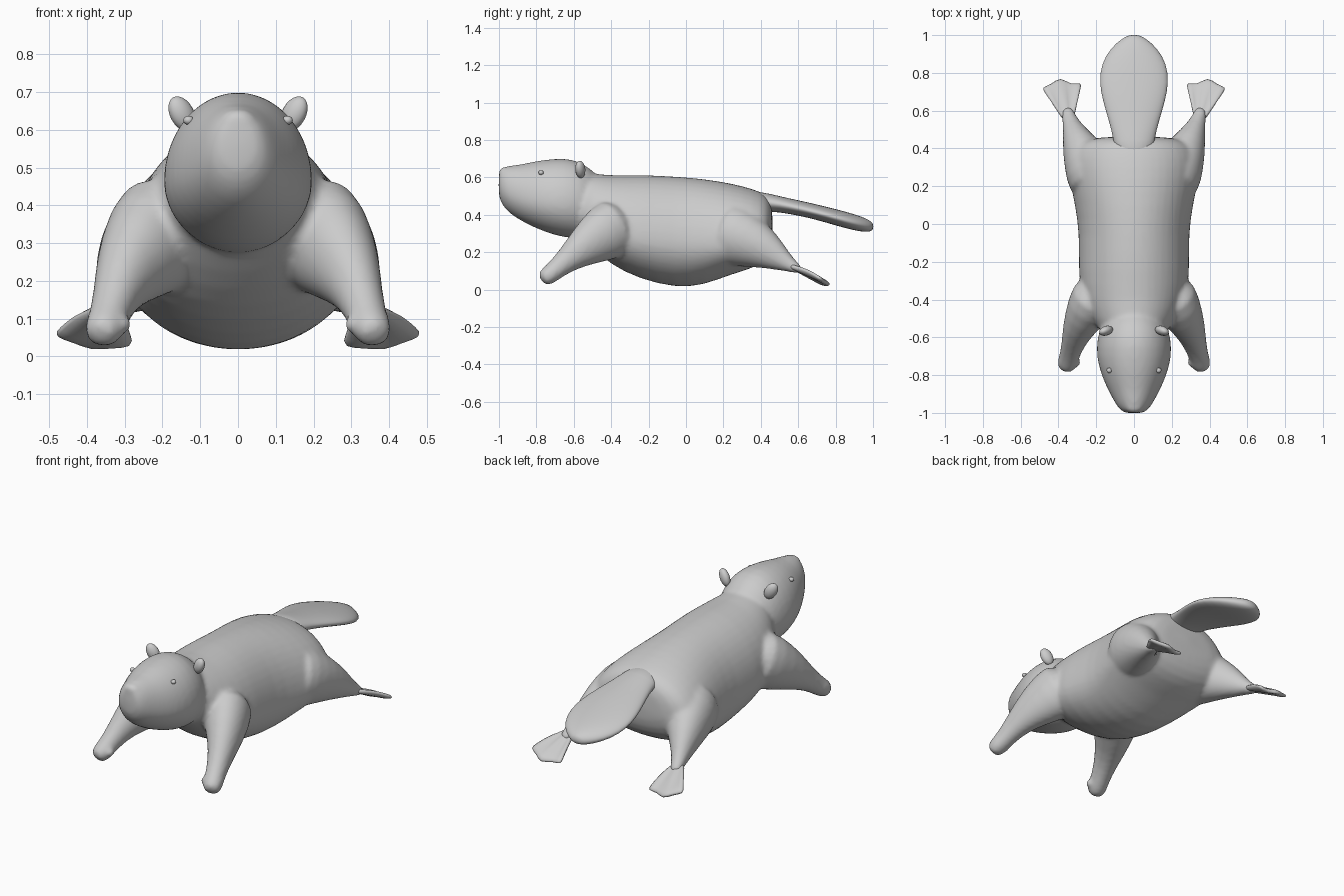
import bpy, bmesh, math
from mathutils import Vector, Matrix

if "Cube" in bpy.data.objects:
    bpy.data.objects.remove(bpy.data.objects["Cube"])

N = 24


def skin(bm, loops):
    """Bridge vertex loops into a closed shell."""
    rings = [[bm.verts.new(p) for p in l] for l in loops]
    for a, b in zip(rings, rings[1:]):
        for i in range(N):
            j = (i + 1) % N
            bm.faces.new((a[i], a[j], b[j], b[i]))
    bm.faces.new(rings[0][::-1])
    bm.faces.new(rings[-1])


def trunk(bm, rows):
    """Egg-shaped upright sections: y, top, bottom, half width, widest height."""
    loops = []
    for y, top, bot, w, mid in rows:
        loop = []
        for i in range(N):
            a = 2 * math.pi * i / N
            s = math.sin(a)
            loop.append((w * math.cos(a), y, mid + s * ((top - mid) if s > 0 else (mid - bot))))
        loops.append(loop)
    skin(bm, loops)


def limb(bm, pts, side):
    """Tube along a path: x, y, z, half width, half height."""
    ps = [Vector((p[0] * side, p[1], p[2])) for p in pts]
    loops = []
    for k, c in enumerate(ps):
        t = (ps[min(k + 1, len(ps) - 1)] - ps[max(k - 1, 0)]).normalized()
        u = t.cross(Vector((0, 0, 1))).normalized()
        v = u.cross(t)
        loops.append([c + u * pts[k][3] * math.cos(2 * math.pi * i / N)
                      + v * pts[k][4] * math.sin(2 * math.pi * i / N) for i in range(N)])
    skin(bm, loops)


def ball(bm, loc, size, rot=(0, 0, 0)):
    m = Matrix.Translation(loc)
    for ang, ax in zip(rot, 'XYZ'):
        m = m @ Matrix.Rotation(ang, 4, ax)
    bmesh.ops.create_uvsphere(bm, u_segments=20, v_segments=12, radius=1,
                              matrix=m @ Matrix.Diagonal((*size, 1)))


def finish(name, bm):
    bmesh.ops.recalc_face_normals(bm, faces=bm.faces[:])
    me = bpy.data.meshes.new(name)
    bm.to_mesh(me)
    bm.free()
    me.shade_smooth()
    ob = bpy.data.objects.new(name, me)
    bpy.context.collection.objects.link(ob)
    return ob


# Body, head and legs, fused into one soft skin
bm = bmesh.new()
trunk(bm, [(-.62, .62, .32, .15, .45), (-.5, .625, .22, .225, .36), (-.4, .612, .13, .28, .3),
           (-.25, .618, .055, .298, .27), (-.05, .608, .005, .292, .25), (.1, .595, .022, .315, .24),
           (.25, .57, .085, .348, .24), (.36, .54, .11, .35, .25), (.435, .51, .17, .3, .28),
           (.465, .45, .27, .18, .32)])
trunk(bm, [(-1.003, .625, .5, .045, .56), (-.985, .65, .455, .075, .54), (-.95, .664, .41, .1, .52),
           (-.88, .67, .365, .138, .49), (-.8, .69, .325, .175, .475), (-.7, .703, .287, .202, .465),
           (-.6, .702, .27, .197, .46), (-.52, .655, .27, .17, .46), (-.45, .6, .3, .1, .45)])
ball(bm, (0, -.972, .622), (.05, .03, .034))
for s in (-1, 1):
    # front leg and paw
    limb(bm, [(.17, -.33, .36, .14, .17), (.235, -.44, .3, .125, .155), (.295, -.55, .225, .085, .105),
              (.325, -.64, .155, .06, .065), (.345, -.71, .095, .052, .052),
              (.357, -.745, .068, .054, .05), (.365, -.775, .05, .035, .035)], s)
    ball(bm, (s * .31, -.735, .085), (.03, .025, .025))
    # hind leg
    limb(bm, [(.18, .18, .31, .15, .18), (.225, .28, .28, .145, .165), (.275, .39, .235, .108, .125),
              (.315, .48, .18, .066, .08), (.343, .56, .128, .036, .036),
              (.36, .62, .1, .034, .022)], s)
body = finish("body", bm)
m = body.modifiers.new("round", 'SUBSURF')
m.levels = m.render_levels = 1
m = body.modifiers.new("fuse", 'REMESH')
m.mode = 'VOXEL'
m.voxel_size = .012
m.use_smooth_shade = True
m = body.modifiers.new("soften", 'SMOOTH')
m.factor = .5
m.iterations = 8

# Flat paddle tail
bm = bmesh.new()
trunk(bm, [(.34, .535, .41, .1, .47), (.45, .512, .42, .108, .465), (.55, .488, .405, .135, .445),
           (.65, .467, .385, .166, .423), (.75, .443, .358, .186, .398), (.85, .418, .328, .174, .37),
           (.93, .394, .31, .125, .35), (.982, .372, .306, .065, .338), (1.002, .352, .322, .022, .335)])
tail = finish("tail", bm)
tail.modifiers.new("round", 'SUBSURF').render_levels = 1

# Webbed hind feet: a fan of toe ridges and webs between ankle and tips
bm = bmesh.new()
tips = [(.495, .725, .055), (.435, .74, .042), (.392, .785, .018), (.335, .735, .026), (.272, .755, .026)]
grid = []
for j, tip in enumerate(tips):
    heel = Vector((.376 - .014 * j, .555, .128))
    col = []
    for i in range(6):
        t = i / 5
        p = heel.lerp(Vector(tip), t)
        p.z += (.016 if j % 2 == 0 else -.008) * math.sin(math.pi * t)
        col.append(bm.verts.new(p))
    grid.append(col)
for a, b in zip(grid, grid[1:]):
    for i in range(5):
        bm.faces.new((a[i], a[i + 1], b[i + 1], b[i]))
feet = finish("hind_feet", bm)
m = feet.modifiers.new("thickness", 'SOLIDIFY')
m.thickness = .026
m.offset = 0
feet.modifiers.new("round", 'SUBSURF').render_levels = 1
feet.modifiers.new("pair", 'MIRROR')

# Ears and eyes
bm = bmesh.new()
ball(bm, (.148, -.565, .642), (.033, .025, .05), (.15, .5, -.5))
finish("ears", bm).modifiers.new("pair", 'MIRROR')
bm = bmesh.new()
ball(bm, (.131, -.775, .625), (.014, .014, .012))
finish("eyes", bm).modifiers.new("pair", 'MIRROR')
